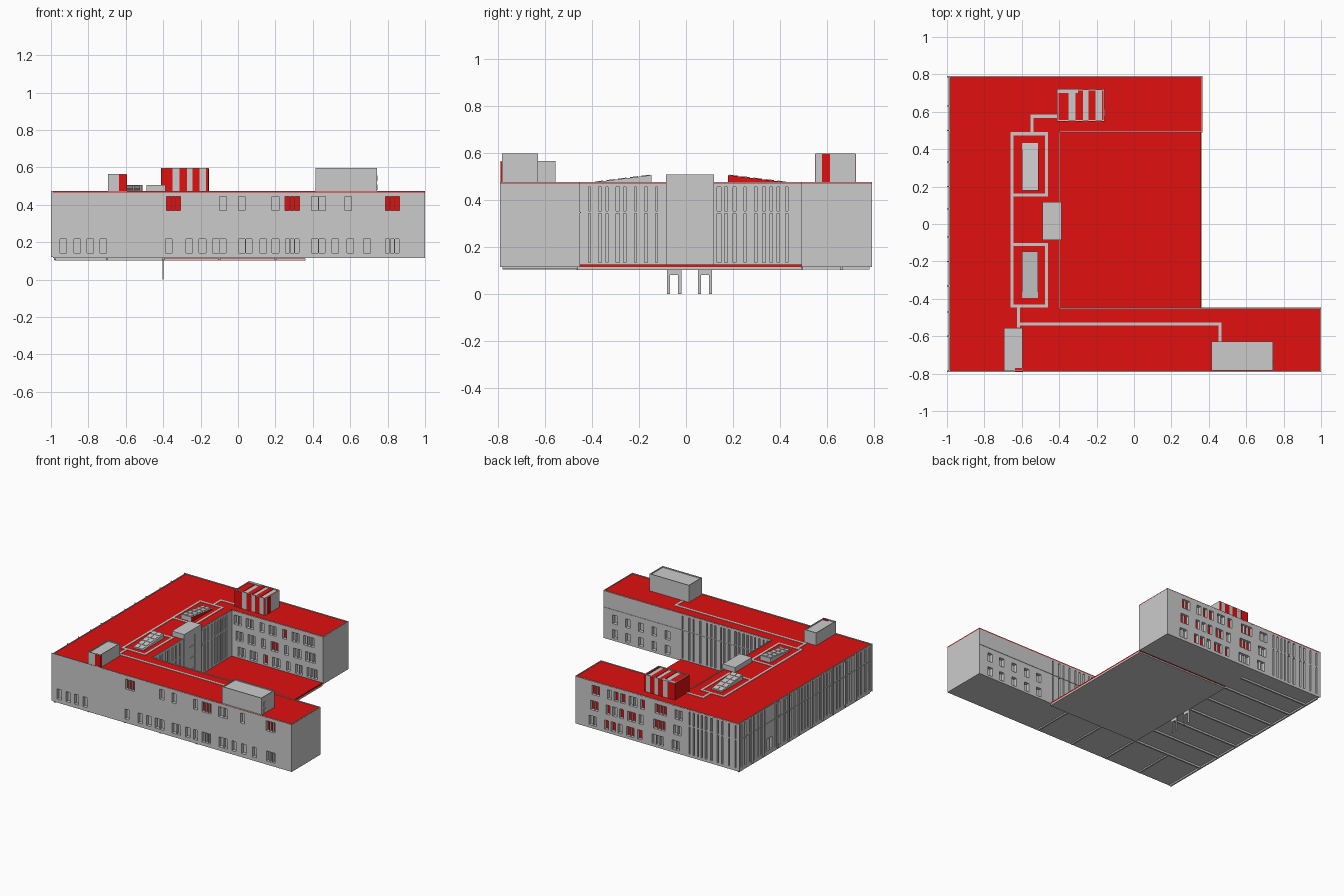
import bpy, bmesh, random
from mathutils import Vector

if "Cube" in bpy.data.objects:
    bpy.data.objects.remove(bpy.data.objects["Cube"])

random.seed(4)
RED = bpy.data.materials.new("red")
RED.diffuse_color = (0.75, 0.005, 0.005, 1)
RED.use_nodes = True
RED.node_tree.nodes["Principled BSDF"].inputs["Base Color"].default_value = RED.diffuse_color


def make(name, bm, mat=None):
    bmesh.ops.recalc_face_normals(bm, faces=bm.faces)
    me = bpy.data.meshes.new(name)
    bm.to_mesh(me)
    bm.free()
    ob = bpy.data.objects.new(name, me)
    bpy.context.collection.objects.link(ob)
    if mat:
        me.materials.append(mat)
    return ob


def boxes(name, items, mat=None):
    """One object from boxes (x0, x1, y0, y1, z0, z1)."""
    bm = bmesh.new()
    for x0, x1, y0, y1, z0, z1 in items:
        vs = bmesh.ops.create_cube(bm, size=1)["verts"]
        for v in vs:
            v.co = Vector(((x0 + x1) / 2 + v.co.x * (x1 - x0),
                           (y0 + y1) / 2 + v.co.y * (y1 - y0),
                           (z0 + z1) / 2 + v.co.z * (z1 - z0)))
    return make(name, bm, mat)


def prism(name, pts, depth, mat=None):
    bm = bmesh.new()
    f = bm.faces.new([bm.verts.new(p) for p in pts])
    ext = bmesh.ops.extrude_face_region(bm, geom=[f])["geom"]
    bmesh.ops.translate(bm, vec=depth, verts=[v for v in ext if isinstance(v, bmesh.types.BMVert)])
    return make(name, bm, mat)


# Facades: axis of the normal, plane position, outward sign
FACADES = {"south": ("y", -.79, -1), "north": ("y", .79, 1), "west": ("x", -.99, -1),
           "court_n": ("y", .49, -1), "court_s": ("y", -.45, 1), "court_w": ("x", -.395, 1)}
cuts, bars, red_panes = [], [], []


def on_wall(face, u0, u1, z0, z1, inner, outer):
    axis, p, s = FACADES[face]
    a, b = sorted((p - s * inner, p + s * outer))
    return (u0, u1, a, b, z0, z1) if axis == "y" else (a, b, u0, u1, z0, z1)


def window(face, u, z, w=.036, h=.075, panes=1, red=False, depth=.025):
    u0, u1, z0, z1 = u - w / 2, u + w / 2, z - h / 2, z + h / 2
    cuts.append(on_wall(face, u0, u1, z0, z1, depth, .02))
    for k in range(1, panes):
        m = u0 + w * k / panes
        bars.append(on_wall(face, m - .002, m + .002, z0, z1, depth, -.004))
    if red:
        red_panes.append(on_wall(face, u0, u1, z0, z1, depth + .002, -depth + .003))


# South facade windows
for u, n in [(-.345, 3), (-.08, 1), (.02, 1), (.2, 1), (.29, 3), (.43, 2), (.59, 1), (.825, 3)]:
    window("south", u, .407, .036 if n == 1 else .075, panes=n, red=n == 3)
for u, n in [(-.935, 1), (-.86, 1), (-.79, 1), (-.72, 1), (-.37, 1), (-.26, 1), (-.19, 1), (-.1, 2),
             (.04, 2), (.135, 1), (.2, 1), (.29, 3), (.43, 2), (.52, 1), (.6, 1), (.69, 1), (.825, 3)]:
    window("south", u, .18, .036 if n == 1 else .072, panes=n)

# North wing windows, outside and courtyard side
for r, z in enumerate((.405, .288, .172)):
    for i, (u, n) in enumerate([(.21, 2), (.095, 1), (.04, 1), (-.015, 1), (-.1, 2), (-.18, 1), (-.33, 3), (-.48, 2)]):
        window("north", u + .012 * (r - 1), z, .03 * n + .004, .07, n, red=(i + 2 * r) % 3 != 1 and i < 7)
    for i, (u, n) in enumerate([(-.33, 2), (-.23, 2), (-.13, 1), (-.04, 2), (.06, 1), (.15, 2), (.26, 3)]):
        window("court_n", u + .015 * (r - 1), z, .027 * n + .006, .07, n, red=(i + r) % 7 == 4)

# South wing windows facing the courtyard
for u in (.905, .8, .69, .58, .47):
    for z in (.275, .165):
        window("court_s", u, z, .04, .065)


# Irregular vertical slots on the louvred walls
def slots(face, a, b, skip=()):
    u = a
    while u < b:
        if not any(s0 < u < s1 for s0, s1 in skip):
            w = random.choice((.009, .012, .016))
            for z0, z1 in ((.135, .342), (.352, .455)):
                window(face, u, (z0 + z1) / 2, w, z1 - z0, depth=.018)
        u += random.choice((.03, .036, .045, .055))


slots("west", -.765, .77, [(.37, .47)])
window("west", .42, .185, .06, .09, 2)
slots("north", -.965, -.56)
slots("court_w", -.41, -.11)
slots("court_w", .14, .46)
slots("court_s", -.36, .36)

# U-shaped building body with cut windows
outline = [(-.99, -.79), (1, -.79), (1, -.45), (-.395, -.45), (-.395, .49), (.365, .49), (.365, .79), (-.99, .79)]
body = prism("building_walls", [(x, y, .115) for x, y in outline], (0, 0, .352))
cutter = boxes("window_cutter", cuts)
cutter.hide_render = True
mod = body.modifiers.new("windows", "BOOLEAN")
mod.operation, mod.solver, mod.object = "DIFFERENCE", "EXACT", cutter
bpy.context.view_layer.objects.active = body
bpy.ops.object.modifier_apply(modifier=mod.name)
bpy.data.objects.remove(cutter)
boxes("window_mullions", bars)
boxes("red_window_panes", red_panes, RED)

# Thin fins standing off the west wall
boxes("west_fins", [(-1, -.988, y - .003, y + .003, .12, .475)
                    for y in (-.787, -.6, -.47, -.33, -.2, -.07, .08, .2, .33, .5, .63, .787)])

# Red roof and parapet
prism("roof", [(x, y, .466) for x, y in outline], (0, 0, .004), RED)
T = .005
boxes("parapet", [
    (-.99, 1, -.79, -.79 + T, .46, .475), (1 - T, 1, -.79, -.45, .46, .475),
    (-.395, 1, -.45 - T, -.45, .46, .475), (-.395 - T, -.395, -.45, .49, .46, .475),
    (-.395, .365, .49, .49 + T, .46, .475), (.365 - T, .365, .49, .79, .46, .475),
    (-.99, .365, .79 - T, .79, .46, .475), (-.99, -.99 + T, -.79, .79, .46, .475)])

# String course at the upper floor
boxes("string_course", [on_wall("court_s", -.39, 1, .345, .349, 0, .003),
                        on_wall("west", -.79, .79, .345, .349, 0, .003)])

# Courtyard deck, base slab and ribs below
boxes("courtyard_deck", [(-.4, .358, -.455, .495, .112, .125)], RED)
boxes("base_slab", [(-.4, .36, -.46, .49, .102, .114)])
boxes("base_ribs", [(-.98, -.4, y - .006, y + .006, .102, .117) for y in (-.46, -.27, -.08, .11, .3, .49, .66)]
      + [(x - .006, x + .006, -.78, -.46, .106, .117) for x in (-.7, -.4, -.1, .2)]
      + [(-.985, -.973, -.78, .78, .104, .117)])

# Basement door frames reaching the ground
boxes("basement_door_frames", [b for y in (-.08, .05) for b in (
    (-.403, -.397, y, y + .013, 0, .104), (-.403, -.397, y + .047, y + .06, 0, .104),
    (-.403, -.397, y + .013, y + .047, .08, .104))])

# Stair tower with tall glazed strip
boxes("stair_tower", [(-.49, -.393, -.085, .118, .115, .507), (-.395, -.388, -.085, -.02, .115, .507),
                      (-.395, -.388, .045, .118, .115, .507), (-.395, -.388, -.02, .045, .465, .507)])
boxes("stair_glazing_bars", [(-.394, -.389, -.02, .045, z, z + .005) for z in (.21, .295, .38)])


# Rooftop plant rooms with raised rims
def roof_room(name, x0, x1, y0, y1, top):
    t = .005
    boxes(name, [(x0, x1, y0, y1, .466, top - .008),
                 (x0, x1, y0, y0 + t, top - .01, top), (x0, x1, y1 - t, y1, top - .01, top),
                 (x0, x0 + t, y0 + t, y1 - t, top - .01, top), (x1 - t, x1, y0 + t, y1 - t, top - .01, top)])


roof_room("north_plant_room", -.41, -.157, .55, .72, .598)
roof_room("southeast_plant_room", .415, .742, -.782, -.628, .598)
roof_room("southwest_plant_room", -.695, -.595, -.787, -.555, .565)
boxes("plant_room_stripes",
      [(x, x + w, .548, .722, .472, .594) for x, w in ((-.412, .062), (-.313, .04), (-.243, .037), (-.172, .013))]
      + [(-.17, -.155, .577, .612, .472, .594), (-.637, -.593, -.789, -.77, .472, .561)], RED)
boxes("plant_room_stripe_backs", [(-.4105, -.3, .7, .7205, .58, .598)])
boxes("plant_room_vents", [(.74, .745, -.757, -.727, z, z + .03) for z in (.478, .528)])

# Sloped skylights, mirrored about the stair tower
for name, hi, lo, mat in (("north_skylight", .178, .432, RED), ("south_skylight", -.147, -.395, None)):
    tri = [(hi, .466), (hi, .505), (lo, .474), (lo, .466)]
    prism(name, [(-.6, y, z) for y, z in tri], (.088, 0, 0))
    if mat:
        prism(name + "_side", [(-.513, y, z) for y, z in tri], (.003, 0, 0), mat)
    for k in range(5):
        for x in (-.595, -.556):
            a, b = (hi + (lo - hi) * (k + f) / 5 for f in (.15, .85))
            za, zb = (.505 - .031 * (k + f) / 5 for f in (.15, .85))
            prism(name + "_pane", [(x, a, za), (x + .033, a, za), (x + .033, b, zb), (x, b, zb)], (0, 0, .003))


# Grey walkways on the roof
def walk(x0, y0, x1, y1, w=.0085):
    return (min(x0, x1) - w, max(x0, x1) + w, min(y0, y1) - w, max(y0, y1) + w, .468, .473)


paths = []
for y0, y1 in ((.155, .483), (-.438, -.11)):
    paths += [walk(-.652, y0, -.652, y1), walk(-.468, y0, -.468, y1),
              walk(-.635, y0, -.485, y0), walk(-.635, y1, -.485, y1)]
paths += [walk(-.652, -.093, -.652, .138), walk(-.545, .5, -.545, .576), walk(-.528, .576, -.42, .576),
          walk(-.617, -.546, -.617, -.455), walk(-.6, -.535, .46, -.535), walk(.46, -.62, .46, -.552)]
boxes("roof_walkways", paths)
